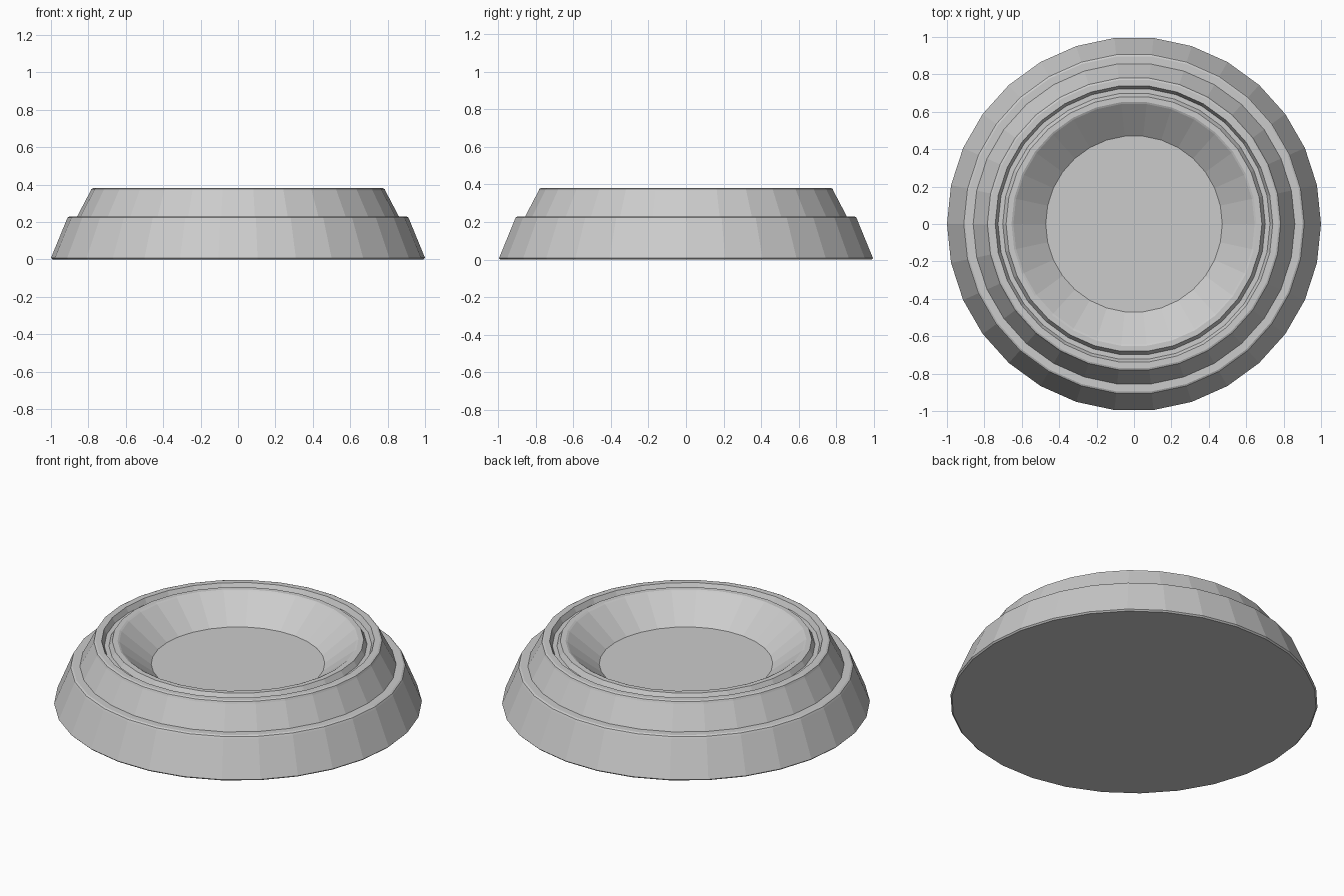
import bpy, bmesh
from math import cos, sin, tau

if "Cube" in bpy.data.objects:
    bpy.data.objects.remove(bpy.data.objects["Cube"])

SIDES = 30

# Radius / height outline, from the underside edge up and over into the bowl
profile = [
    (0.992, 0.0), (1.0, 0.008),                               # foot chamfer
    (0.915, 0.215), (0.91, 0.225), (0.90, 0.23),              # lower tier
    (0.86, 0.23),                                             # step
    (0.789, 0.365), (0.784, 0.377), (0.774, 0.381),           # upper tier
    (0.742, 0.381), (0.727, 0.351),                           # groove outer wall
    (0.702, 0.351), (0.684, 0.381),                           # groove inner wall
    (0.655, 0.381), (0.645, 0.376),                           # inner lip
    (0.472, 0.24),                                            # bowl slope
]


def lathe(name, outline, sides):
    """Spin an outline around z and cap both ends with flat faces."""
    bm = bmesh.new()
    rings = [[bm.verts.new((r * cos(tau * i / sides), r * sin(tau * i / sides), z))
              for i in range(sides)] for r, z in outline]
    for low, high in zip(rings, rings[1:]):
        for i in range(sides):
            j = (i + 1) % sides
            bm.faces.new((low[i], low[j], high[j], high[i]))
    bm.faces.new(rings[0][::-1])    # underside
    bm.faces.new(rings[-1])         # bowl floor
    mesh = bpy.data.meshes.new(name)
    bm.to_mesh(mesh)
    bm.free()
    obj = bpy.data.objects.new(name, mesh)
    bpy.context.collection.objects.link(obj)
    return obj


# Two-tier round dish with a grooved rim
lathe("stepped_bowl", profile, SIDES)
